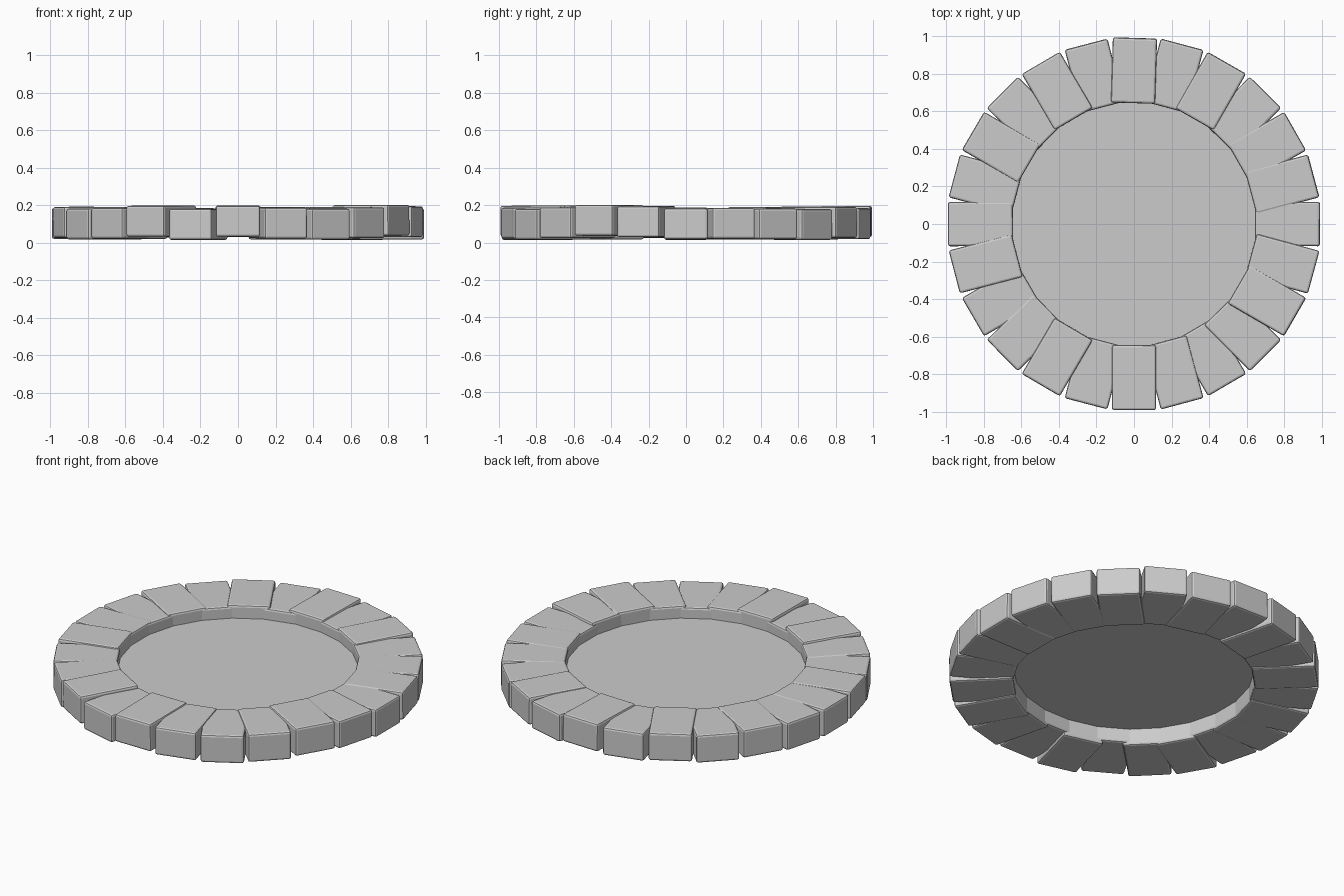
import bpy, bmesh, math, random
from mathutils import Matrix

if "Cube" in bpy.data.objects:
    bpy.data.objects.remove(bpy.data.objects["Cube"])

random.seed(4)
COUNT = 24
R_IN, R_OUT = 0.645, 0.992
WIDTH, HEIGHT = 0.236, 0.165

# height of each stone's centre, counter-clockwise from +x
LEVELS = [.098, .101, .099, .097, .107, .100, .112, .100, .110, .102, .108, .101,
          .103, .108, .099, .102, .115, .097, .115, .105, .098, .106, .118, .112]


def stone(i):
    bm = bmesh.new()
    bmesh.ops.create_cube(bm, size=1, matrix=Matrix.Diagonal((R_OUT - R_IN, WIDTH, HEIGHT, 1)))
    bmesh.ops.bevel(bm, geom=bm.edges[:], offset=0.012, segments=2, profile=0.5, affect='EDGES')
    twist = -0.03 if i == 6 else random.uniform(-0.008, 0.008)
    tilt = Matrix.Rotation(random.uniform(-0.01, 0.01), 4, 'Y')
    place = (Matrix.Rotation(2 * math.pi * i / COUNT, 4, 'Z')
             @ Matrix.Translation(((R_IN + R_OUT) / 2, 0, LEVELS[i]))
             @ Matrix.Rotation(twist, 4, 'Z') @ tilt)
    bm.transform(place)
    mesh = bpy.data.meshes.new(f"rim_stone_{i:02d}")
    bm.to_mesh(mesh)
    bm.free()
    bpy.context.collection.objects.link(bpy.data.objects.new(mesh.name, mesh))


# ring of loosely laid stones
for i in range(COUNT):
    stone(i)

# flat surface inside the ring, its edge buried in the stones
bpy.ops.mesh.primitive_circle_add(vertices=48, radius=0.72, fill_type='NGON', location=(0, 0, 0.117))
bpy.context.object.name = "inner_surface"
